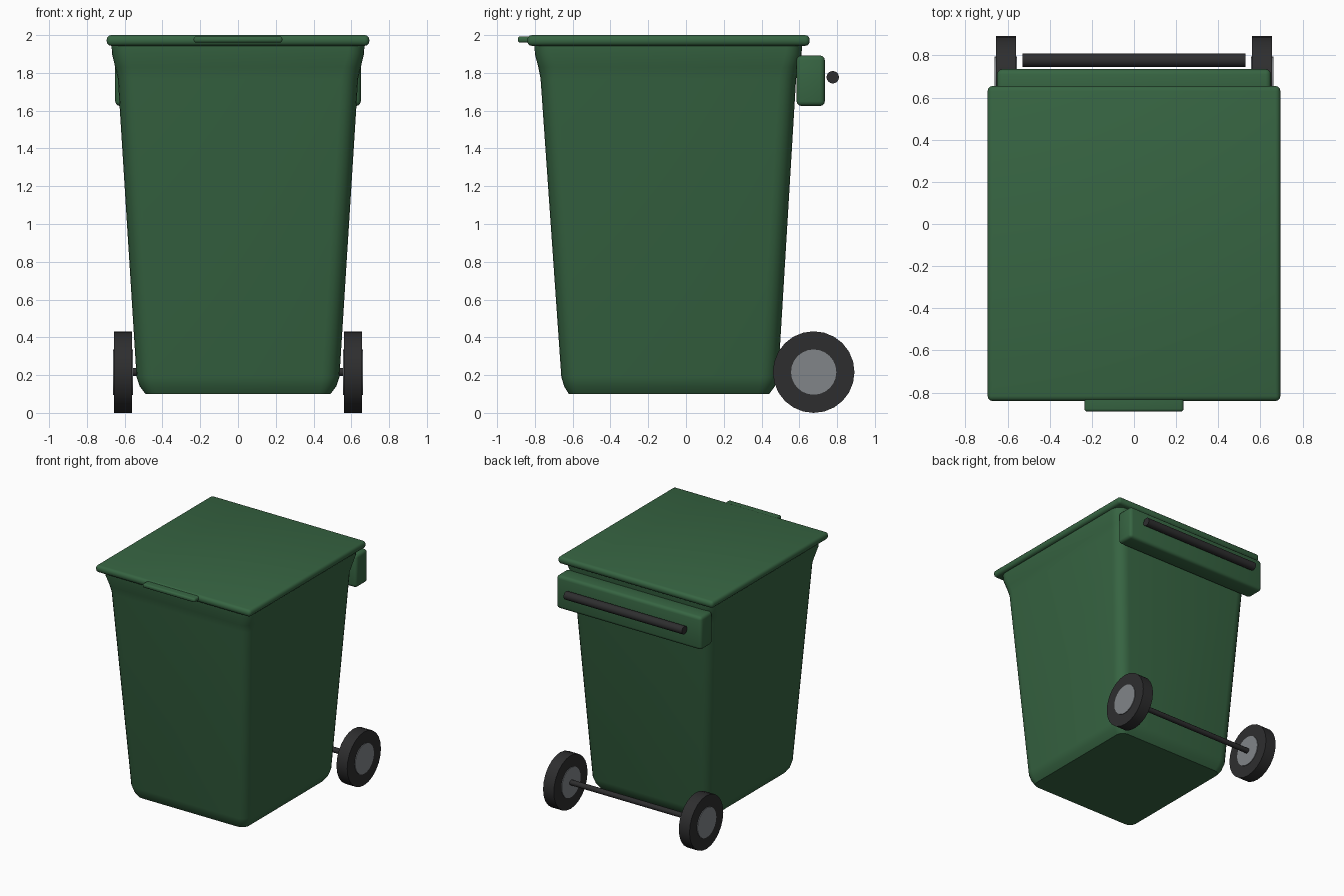
import bpy, bmesh, math
from mathutils import Matrix

cube = bpy.data.objects.get("Cube")
if cube:
    bpy.data.objects.remove(cube, do_unlink=True)


def material(name, rgb, roughness=0.6):
    m = bpy.data.materials.new(name)
    m.use_nodes = True
    m.diffuse_color = (*rgb, 1)
    bsdf = next(n for n in m.node_tree.nodes if n.type == 'BSDF_PRINCIPLED')
    bsdf.inputs["Base Color"].default_value = (*rgb, 1)
    bsdf.inputs["Roughness"].default_value = roughness
    return m


GREEN = material("green plastic", (0.038, 0.13, 0.055))
BLACK = material("black rubber", (0.027, 0.027, 0.028))
GREY = material("grey hub", (0.22, 0.235, 0.25))


def finish(name, bm, mat, angle=40):
    bmesh.ops.recalc_face_normals(bm, faces=bm.faces)
    mesh = bpy.data.meshes.new(name)
    bm.to_mesh(mesh)
    bm.free()
    mesh.materials.append(mat)
    ob = bpy.data.objects.new(name, mesh)
    bpy.context.collection.objects.link(ob)
    bpy.ops.object.select_all(action='DESELECT')
    ob.select_set(True)
    bpy.context.view_layer.objects.active = ob
    bpy.ops.object.shade_smooth_by_angle(angle=math.radians(angle))
    return ob


def box(name, lo, hi, bevel, mat):
    """Rounded box between two opposite corners."""
    bm = bmesh.new()
    size = [b - a for a, b in zip(lo, hi)]
    mid = [(a + b) / 2 for a, b in zip(lo, hi)]
    bmesh.ops.create_cube(bm, size=1, matrix=Matrix.Translation(mid) @ Matrix.Diagonal((*size, 1)))
    bmesh.ops.bevel(bm, geom=bm.edges[:], offset=bevel, segments=3, profile=0.5, affect='EDGES')
    return finish(name, bm, mat)


def rod(name, x0, x1, y, z, radius, sides, mat):
    """Cylinder lying along x."""
    bm = bmesh.new()
    place = Matrix.Translation(((x0 + x1) / 2, y, z)) @ Matrix.Rotation(math.pi / 2, 4, 'Y')
    bmesh.ops.create_cone(bm, cap_ends=True, segments=sides, radius1=radius,
                          radius2=radius, depth=x1 - x0, matrix=place)
    return finish(name, bm, mat)


def rounded_ring(bm, z, hx, y0, y1, r, steps=5):
    """One rounded rectangle of vertices at height z."""
    corners = [(hx - r, y1 - r), (r - hx, y1 - r), (r - hx, y0 + r), (hx - r, y0 + r)]
    ring = []
    for i, (cx, cy) in enumerate(corners):
        for s in range(steps + 1):
            a = math.pi / 2 * (i + s / steps)
            ring.append(bm.verts.new((cx + r * math.cos(a), cy + r * math.sin(a), z)))
    return ring


# Tapered body: height, half width, front y, back y, corner radius
SECTIONS = [
    (0.10, 0.49, -0.62, 0.44, 0.06),
    (0.14, 0.52, -0.645, 0.47, 0.08),
    (0.19, 0.537, -0.66, 0.488, 0.09),
    (1.77, 0.636, -0.77, 0.583, 0.09),
    (1.83, 0.65, -0.782, 0.597, 0.09),
    (1.90, 0.667, -0.80, 0.612, 0.085),
    (1.96, 0.67, -0.803, 0.615, 0.08),
]
bm = bmesh.new()
rings = [rounded_ring(bm, *s) for s in SECTIONS]
for a, b in zip(rings, rings[1:]):
    n = len(a)
    for i in range(n):
        bm.faces.new((a[i], a[(i + 1) % n], b[(i + 1) % n], b[i]))
bm.faces.new(rings[0][::-1])
bm.faces.new(rings[-1])
finish("bin_body", bm, GREEN)

# Lid with front lifting tab
box("lid", (-0.695, -0.84, 1.943), (0.695, 0.655, 2.0), 0.024, GREEN)
box("lid_tab", (-0.235, -0.89, 1.96), (0.235, -0.78, 1.993), 0.013, GREEN)

# Rear handle block and grip bar
box("handle_block", (-0.65, 0.585, 1.625), (0.65, 0.735, 1.892), 0.025, GREEN)
rod("handle_bar", -0.53, 0.53, 0.777, 1.777, 0.033, 16, BLACK)

# Axle and wheels
AXLE_Y, AXLE_Z = 0.676, 0.216
rod("axle", -0.6, 0.6, AXLE_Y, AXLE_Z, 0.021, 12, BLACK)
for side, s in (("left", 1), ("right", -1)):
    for part, inner, outer, radius, mat in (("tire", 0.56, 0.656, 0.216, BLACK),
                                            ("hub", 0.555, 0.661, 0.12, GREY)):
        x0, x1 = sorted((s * inner, s * outer))
        rod(f"{side}_{part}", x0, x1, AXLE_Y, AXLE_Z, radius, 24, mat)
